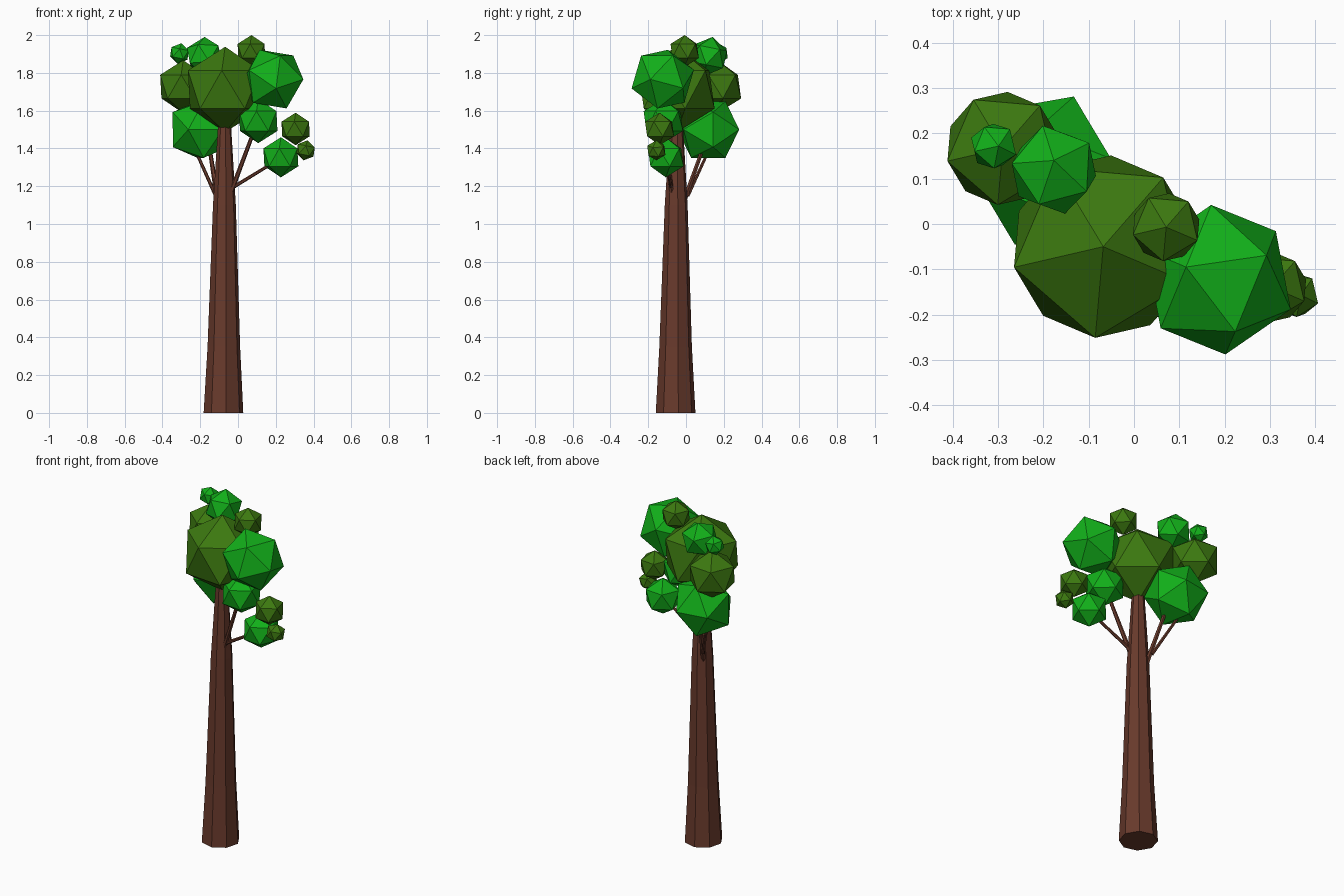
import bpy, bmesh, math
from mathutils import Vector, Matrix

if "Cube" in bpy.data.objects:
    bpy.data.objects.remove(bpy.data.objects["Cube"])


def material(name, rgb):
    m = bpy.data.materials.new(name)
    m.diffuse_color = (*rgb, 1)
    m.use_nodes = True
    m.node_tree.nodes["Principled BSDF"].inputs["Base Color"].default_value = m.diffuse_color
    return m


BARK = material("bark", (0.14, 0.042, 0.025))
BRIGHT = material("bright_leaves", (0.006, 0.43, 0.01))
DARK = material("dark_leaves", (0.045, 0.19, 0.005))


def add_object(name, bm, mat):
    bmesh.ops.recalc_face_normals(bm, faces=bm.faces)
    mesh = bpy.data.meshes.new(name)
    bm.to_mesh(mesh)
    bm.free()
    mesh.materials.append(mat)
    obj = bpy.data.objects.new(name, mesh)
    bpy.context.collection.objects.link(obj)
    return obj


def tube(name, rings, sides, yaw=0.0):
    """Tapered flat-sided limb through (centre, radius) rings."""
    axis = Vector(rings[-1][0]) - Vector(rings[0][0])
    turn = Vector((0, 0, 1)).rotation_difference(axis)
    bm = bmesh.new()
    loops = []
    for centre, r in rings:
        loop = []
        for i in range(sides):
            a = yaw + math.tau * i / sides
            p = turn @ Vector((r * math.cos(a), r * math.sin(a), 0))
            loop.append(bm.verts.new(p + Vector(centre)))
        loops.append(loop)
    for lo, hi in zip(loops, loops[1:]):
        for i in range(sides):
            j = (i + 1) % sides
            bm.faces.new((lo[i], lo[j], hi[j], hi[i]))
    bm.faces.new(loops[0][::-1])
    bm.faces.new(loops[-1])
    return add_object(name, bm, BARK)


A49 = math.radians(49)
SIDE = (math.cos(A49), math.sin(A49), 0)


def foliage(name, centre, radius, mat, pole=(0, 0, 1), side=SIDE):
    """Icosahedron with one corner along pole and the next one towards side."""
    z = Vector(pole).normalized()
    x = Vector(side)
    x = (x - z * x.dot(z)).normalized()
    y = z.cross(x)
    rot = Matrix((x, y, z)).transposed().to_4x4()
    bm = bmesh.new()
    bmesh.ops.create_icosphere(bm, subdivisions=1, radius=radius,
                               matrix=Matrix.Translation(centre) @ rot)
    return add_object(name, bm, mat)


# Trunk, flared at the foot and ending inside the main crown
tube("trunk", [((-0.077, -0.055, 0), 0.106), ((-0.075, -0.055, 0.35), 0.087),
               ((-0.072, -0.052, 1.1), 0.061), ((-0.071, -0.05, 1.6), 0.03)],
     8, math.radians(8))

# Branches
for name, start, end, r0, r1 in [
    ("branch_left_main", (-0.10, -0.025, 1.08), (-0.155, 0.10, 1.43), 0.015, 0.010),
    ("branch_left_thin", (-0.118, 0.01, 1.15), (-0.23, 0.125, 1.40), 0.010, 0.008),
    ("branch_right_upper", (-0.04, -0.075, 1.16), (0.08, -0.112, 1.48), 0.013, 0.010),
    ("branch_right_lower", (-0.05, -0.075, 1.18), (0.18, -0.105, 1.32), 0.010, 0.008),
]:
    tube(name, [(start, r0), (end, r1)], 6)

# Leaf clumps
foliage("crown_centre", (-0.068, -0.05, 1.712), 0.226, DARK)
foliage("crown_left_back", (-0.29, 0.167, 1.727), 0.14, DARK)
foliage("crown_right", (0.186, -0.123, 1.767), 0.173, BRIGHT,
        (-0.071, 0.028, 0.155), (-0.016, 0.165, 0.05))
foliage("crown_left_low", (-0.198, 0.118, 1.50), 0.176, BRIGHT,
        (-0.016, 0.091, -0.15), (0.065, 0.163, 0))
foliage("crown_left_top", (-0.177, 0.12, 1.888), 0.104, BRIGHT,
        (0, 0.02, 0.1), (-1, 0.05, 0))
foliage("crown_left_tip", (-0.31, 0.172, 1.903), 0.055, BRIGHT, (0.2, 0, 1))
foliage("crown_top", (0.071, -0.007, 1.916), 0.084, DARK)
foliage("crown_right_middle", (0.107, -0.12, 1.545), 0.117, BRIGHT)
foliage("crown_right_low", (0.227, -0.107, 1.353), 0.106, BRIGHT)
foliage("crown_right_outer", (0.305, -0.14, 1.503), 0.086, DARK)
foliage("crown_right_tip", (0.358, -0.157, 1.39), 0.054, DARK, (0.2, 0, 1))
